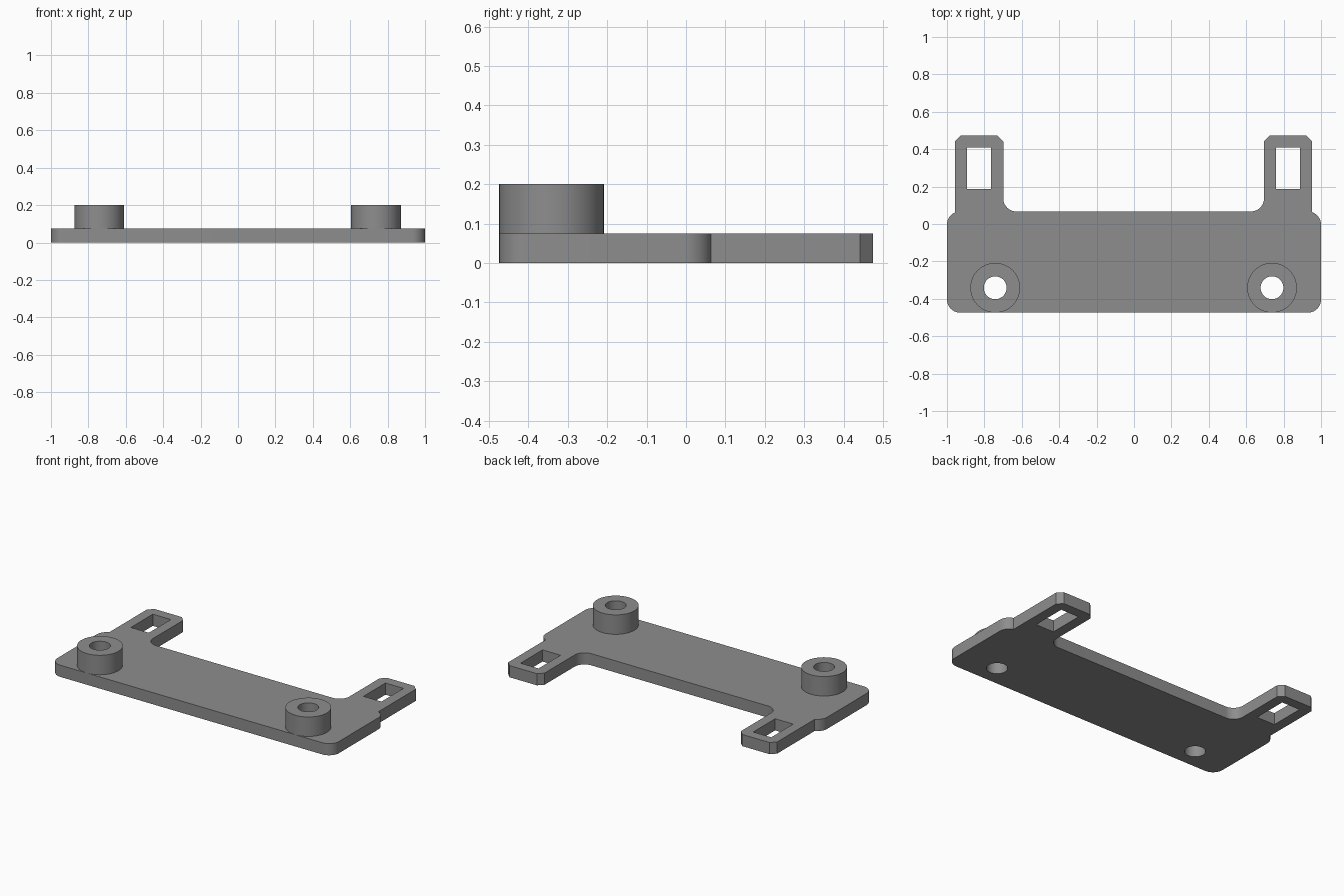
import bpy, bmesh, math
from mathutils import Vector

if "Cube" in bpy.data.objects:
    bpy.data.objects.remove(bpy.data.objects["Cube"])

THICK, TOP = 0.075, 0.2
SHIFT = -0.002                      # arms and bosses sit a hair left of centre
BACK, FRONT, END = 0.067, -0.474, 0.474
R = 0.07                            # corner and fillet radius

grey = bpy.data.materials.new("grey plastic")
grey.diffuse_color = (0.27, 0.27, 0.27, 1)
grey.use_nodes = True
grey.node_tree.nodes["Principled BSDF"].inputs["Base Color"].default_value = grey.diffuse_color


def arc(cx, cy, r, a0, a1, n=10):
    return [(cx + r * math.cos(math.radians(a0 + (a1 - a0) * i / n)),
             cy + r * math.sin(math.radians(a0 + (a1 - a0) * i / n))) for i in range(n + 1)]


def circle(cx, cy, r, n=48):
    return arc(cx, cy, r, 0, 360, n)[:-1]


def extrude_profile(name, loops, z0, z1, open_bottom=False):
    """Solid from an outline (first loop) with holes (other loops)."""
    bm = bmesh.new()
    edges = []
    for loop in loops:
        vs = [bm.verts.new((x, y, z0)) for x, y in loop]
        edges += [bm.edges.new((vs[i - 1], vs[i])) for i in range(len(vs))]
    bmesh.ops.triangle_fill(bm, use_beauty=True, edges=edges)
    ext = bmesh.ops.extrude_face_region(bm, geom=bm.faces[:], use_keep_orig=True)
    verts = [g for g in ext["geom"] if isinstance(g, bmesh.types.BMVert)]
    bmesh.ops.translate(bm, verts=verts, vec=Vector((0, 0, z1 - z0)))
    bmesh.ops.recalc_face_normals(bm, faces=bm.faces[:])
    if open_bottom:
        low = [f for f in bm.faces if all(abs(v.co.z - z0) < 1e-5 for v in f.verts)]
        bmesh.ops.delete(bm, geom=low, context='FACES_ONLY')
    me = bpy.data.meshes.new(name)
    bm.to_mesh(me)
    bm.free()
    me.materials.append(grey)
    ob = bpy.data.objects.new(name, me)
    bpy.context.collection.objects.link(ob)
    bpy.ops.object.select_all(action='DESELECT')
    ob.select_set(True)
    bpy.context.view_layer.objects.active = ob
    bpy.ops.object.shade_smooth_by_angle(angle=math.radians(30))
    return ob


def half_outline(s):
    """Right half from front to back; s is the sideways shift of the arm."""
    inner, outer, c = 0.697 + s, 0.955 + s, 0.032
    stop = math.degrees(math.acos((outer - 1 + R) / R))
    return (arc(1 - R, FRONT + R, R, -90, 0)
            + arc(1 - R, BACK - R, R, 0, stop, 7)
            + [(outer, END - c), (outer - c, END), (inner + c, END), (inner, END - c)]
            + arc(inner - R, BACK + R, R, 0, -90))


# Plate with two slotted arms
right = half_outline(SHIFT)
left = [(-x, y) for x, y in reversed(half_outline(-SHIFT))]
holes = []
for side in (-1, 1):
    cx, bx = side * 0.826 + SHIFT, side * 0.74 + SHIFT
    holes.append([(cx - 0.064, 0.187), (cx + 0.064, 0.187),
                  (cx + 0.064, 0.41), (cx - 0.064, 0.41)])
    holes.append(circle(bx, -0.341, 0.061))
extrude_profile("plate", [right + left] + holes, 0, THICK)

# Round bosses with through holes
for side, label in ((-1, "left"), (1, "right")):
    bx = side * 0.74 + SHIFT
    extrude_profile(label + "_boss", [circle(bx, -0.341, 0.133), circle(bx, -0.341, 0.061)],
                    THICK, TOP, open_bottom=True)
